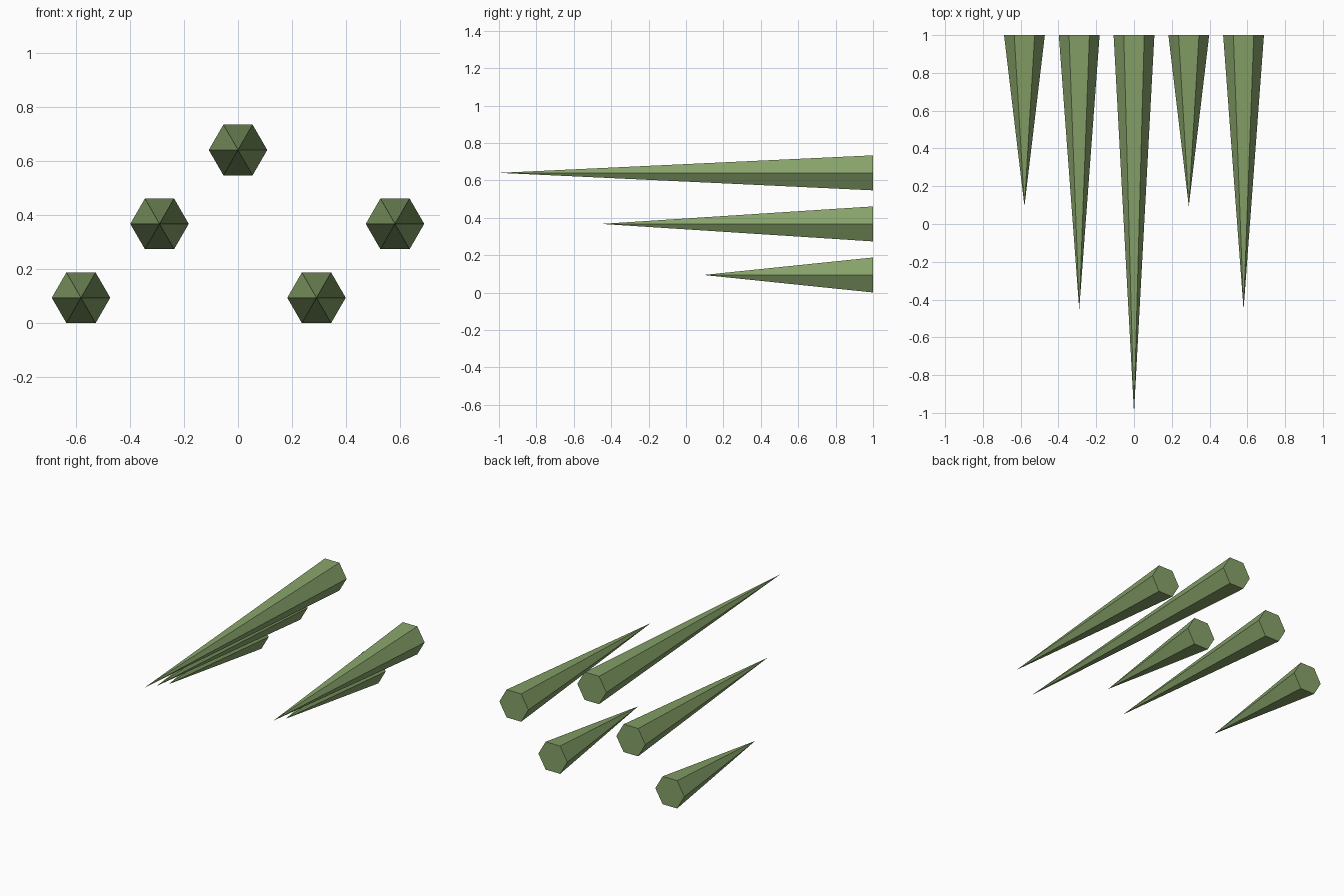
import bpy
import bmesh
from math import cos, sin, pi

if "Cube" in bpy.data.objects:
    bpy.data.objects.remove(bpy.data.objects["Cube"])

RADIUS = 0.108
BACK = 1.0        # all flat bases lie on this plane
STEP_X, STEP_Z, STEP_Y = 0.29, 0.273, 0.547
LOW_Z = 0.0945

green = bpy.data.materials.new("olive_green")
green.diffuse_color = (0.24, 0.36, 0.14, 1)
green.use_nodes = True
green.node_tree.nodes["Principled BSDF"].inputs["Base Color"].default_value = green.diffuse_color


def spike(name, x, z, tip_y):
    """Six-sided spike with its flat base at the back and its point forward."""
    bm = bmesh.new()
    ring = [bm.verts.new((x + RADIUS * cos(i * pi / 3), BACK,
                          z + RADIUS * sin(i * pi / 3))) for i in range(6)]
    tip = bm.verts.new((x, tip_y, z))
    bm.faces.new(ring)
    for i in range(6):
        bm.faces.new((ring[i], ring[(i + 1) % 6], tip))
    bmesh.ops.recalc_face_normals(bm, faces=bm.faces[:])
    mesh = bpy.data.meshes.new(name)
    bm.to_mesh(mesh)
    bm.free()
    mesh.materials.append(green)
    obj = bpy.data.objects.new(name, mesh)
    bpy.context.collection.objects.link(obj)


# Column steps across, and row level (0 low and short, 2 high and long)
layout = [(-2, 0), (-1, 1), (0, 2), (1, 0), (2, 1)]
for n, (column, level) in enumerate(layout, 1):
    spike(f"spike_{n}", column * STEP_X, LOW_Z + level * STEP_Z,
          -1.0 + (2 - level) * STEP_Y)
